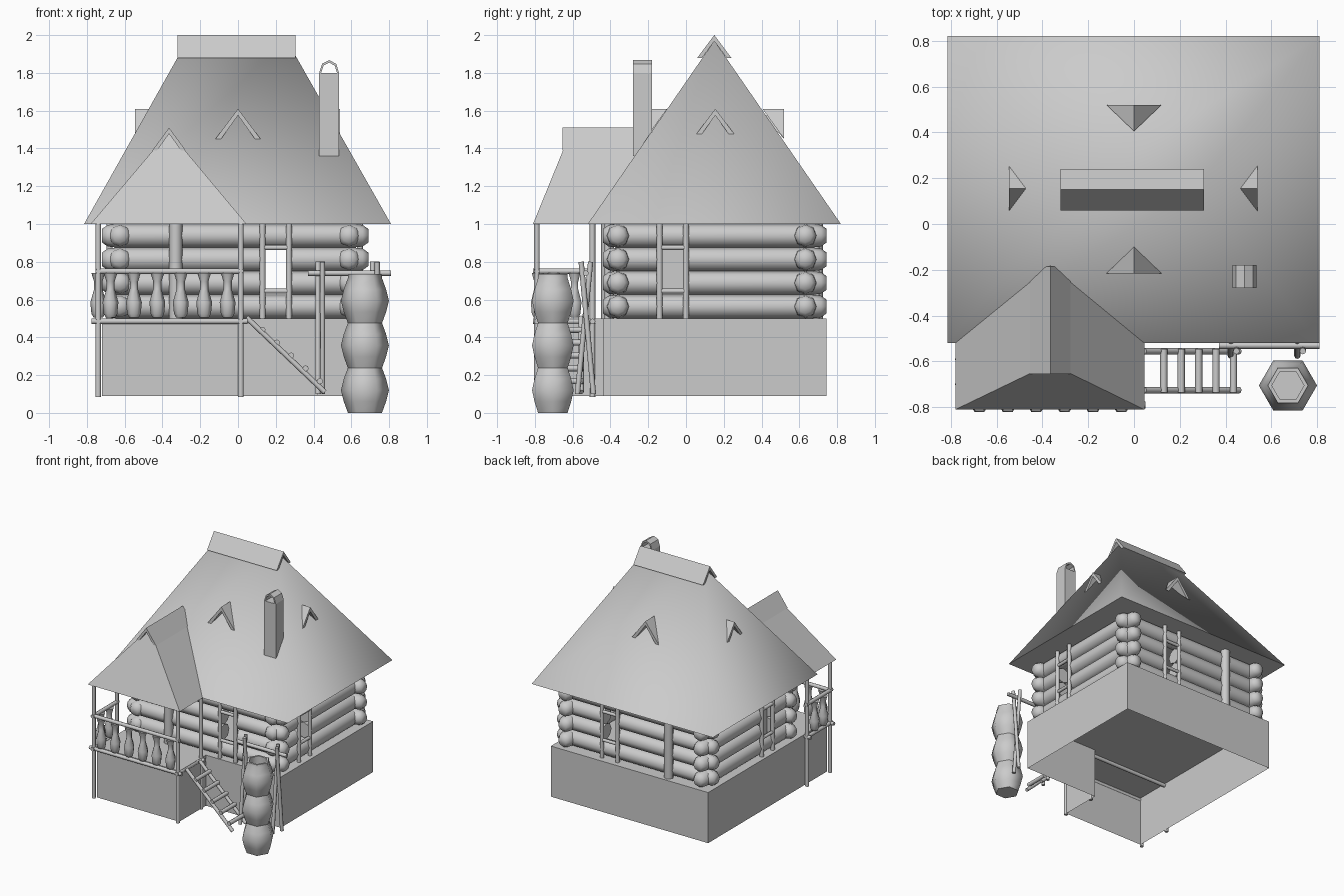
import bpy
import math
from mathutils import Vector

if "Cube" in bpy.data.objects:
    bpy.data.objects.remove(bpy.data.objects["Cube"], do_unlink=True)

grey = bpy.data.materials.new("plain grey")
grey.use_nodes = True
COLOUR = (0.6, 0.6, 0.6, 1)
grey.diffuse_color = COLOUR
grey.node_tree.nodes["Principled BSDF"].inputs["Base Color"].default_value = COLOUR


def make(name, verts, faces, smooth=None):
    """Mesh object; smooth is None for flat, or an angle in degrees."""
    me = bpy.data.meshes.new(name)
    me.from_pydata([tuple(v) for v in verts], [], faces)
    me.materials.append(grey)
    ob = bpy.data.objects.new(name, me)
    bpy.context.scene.collection.objects.link(ob)
    if smooth:
        bpy.ops.object.select_all(action='DESELECT')
        ob.select_set(True)
        bpy.context.view_layer.objects.active = ob
        bpy.ops.object.shade_smooth_by_angle(angle=math.radians(smooth))
    return ob


def lathe(name, start, end, profile, sides=8, smooth=60):
    """Turned shape; profile holds (distance along the axis, radius)."""
    start = Vector(start)
    axis = (Vector(end) - start).normalized()
    u = axis.cross(Vector((0, 1, 0) if abs(axis.y) < 0.9 else (1, 0, 0))).normalized()
    w = axis.cross(u)
    verts, faces = [], []
    for d, r in profile:
        for i in range(sides):
            a = math.tau * i / sides
            verts.append(start + axis * d + (u * math.cos(a) + w * math.sin(a)) * r)
    for k in range(len(profile) - 1):
        for i in range(sides):
            j = (i + 1) % sides
            faces.append((k * sides + i, k * sides + j, (k + 1) * sides + j, (k + 1) * sides + i))
    faces.append(tuple(reversed(range(sides))))
    faces.append(tuple(range((len(profile) - 1) * sides, len(profile) * sides)))
    return make(name, verts, faces, smooth)


def rod(name, start, end, r=0.015, sides=8):
    length = (Vector(end) - Vector(start)).length
    return lathe(name, start, end, [(0, r), (length, r)], sides)


def extrude(name, outline, offset, smooth=None, cap=True):
    """Sweep a closed outline along an offset."""
    n = len(outline)
    verts = [Vector(p) for p in outline] + [Vector(p) + Vector(offset) for p in outline]
    faces = [(i, (i + 1) % n, n + (i + 1) % n, n + i) for i in range(n)]
    faces.append(tuple(range(n, 2 * n)))
    if cap:
        faces.append(tuple(reversed(range(n))))
    return make(name, verts, faces, smooth)


def box(name, x0, x1, y0, y1, z0, z1):
    return extrude(name, [(x0, y0, z0), (x1, y0, z0), (x1, y1, z0), (x0, y1, z0)], (0, 0, z1 - z0))


def hood(name, centre, out, half, drop, depth, thick):
    """Bent roof strip: a chevron section swept along -out from its apex."""
    c, out = Vector(centre), Vector(out)
    side = Vector((0, 0, 1)).cross(out)
    down = Vector((0, 0, -1))
    outline = [c - side * half + down * drop, c, c + side * half + down * drop,
               c + side * (half - thick) + down * drop, c + down * thick * 1.3,
               c - side * (half - thick) + down * drop]
    return extrude(name, outline, -out * depth)


# Stone base: an L-shaped shell, open underneath
X0, X1, Y0, Y1 = -0.72, 0.69, -0.44, 0.745
extrude("base", [(X0, -0.78, 0.09), (0.02, -0.78, 0.09), (0.02, Y0, 0.09), (X1, Y0, 0.09),
                 (X1, Y1, 0.09), (X0, Y1, 0.09)], (0, 0, 0.41), cap=False)


# Log walls, broken at the window openings
def log(name, start, end, cut_start=False, cut_end=False):
    n, r = (Vector(end) - Vector(start)).length, 0.063
    head = [(0, r)] if cut_start else [(0, 0.036), (0.03, 0.057), (0.08, r)]
    tail = [(n, r)] if cut_end else [(n - 0.08, r), (n - 0.03, 0.057), (n, 0.036)]
    lathe(name, start, end, head + tail)


WIN_X, WIN_Y = (0.13, 0.27), (-0.14, 0.0)
for row in range(4):
    z = 0.563 + row * 0.125
    for label, along_x, lo, hi, (a, b), places in (
            ("cross_log", True, X0, X1, WIN_X, (-0.36, 0.632)),
            ("side_log", False, Y0, Y1, WIN_Y, (-0.625, 0.587))):
        for p in places:
            at = (lambda t: (t, p, z)) if along_x else (lambda t: (p, t, z))
            if row in (1, 2):
                log(label, at(lo), at(a), cut_end=True)
                log(label, at(b), at(hi), cut_start=True)
            else:
                log(label, at(lo), at(hi))

# Window frames
for y in (-0.415, 0.69):
    for x in WIN_X:
        rod("window_post", (x, y, 0.5), (x, y, 1), 0.016)
    for z in (0.645, 0.875):
        rod("window_rail", (WIN_X[0], y, z), (WIN_X[1], y, z), 0.013)
    rod("wall_post", (-0.33, y, 0.5), (-0.33, y, 1), 0.035)
for x in (-0.68, 0.645):
    for y in WIN_Y:
        rod("window_post", (x, y, 0.5), (x, y, 1), 0.016)
    for z in (0.645, 0.875):
        rod("window_rail", (x, WIN_Y[0], z), (x, WIN_Y[1], z), 0.013)
box("left_shutter", -0.63, -0.62, -0.15, 0.01, 0.62, 0.89)

# Main hipped roof with its soffit and ridge cap
RX0, RX1, RY0, RY1, RY = -0.815, 0.81, -0.52, 0.82, 0.15
eaves = [(RX0, RY0, 1), (RX1, RY0, 1), (RX1, RY1, 1), (RX0, RY1, 1)]
make("main_roof", eaves + [(-0.27, RY, 1.97), (0.26, RY, 1.97)],
     [(0, 1, 5, 4), (1, 2, 5), (2, 3, 4, 5), (3, 0, 4)], 180)
make("soffit", eaves, [(3, 2, 1, 0)])
hood("ridge_cap", (0.305, RY, 2), (1, 0, 0), 0.09, 0.12, 0.625, 0.025)

# Porch roof, hipped at the front and running into the main roof
make("porch_roof", [(-0.78, -0.81, 1), (0.045, -0.81, 1), (0.045, -0.5, 1), (-0.78, -0.5, 1),
                    (-0.365, -0.61, 1.49), (-0.365, -0.17, 1.49)],
     [(0, 1, 4), (1, 2, 5, 4), (3, 0, 4, 5), (3, 2, 1, 0)], 30)
hood("porch_ridge_cap", (-0.365, -0.655, 1.51), (0, -1, 0), 0.088, 0.12, 0.47, 0.025)


# Dormers: open gable hoods that die into the roof slope
def dormer(centre, out, back):
    c, out = Vector(centre), Vector(out)
    side = Vector((0, 0, 1)).cross(out)
    foot = Vector((0, 0, -0.16))
    verts = [c - side * 0.12 + foot, c, c + side * 0.12 + foot,
             c + side * 0.09 + foot, c + Vector((0, 0, -0.035)), c - side * 0.09 + foot,
             c - out * back, c - out * back + Vector((0, 0, -0.035))]
    make("dormer", verts, [(0, 5, 4, 1), (1, 4, 3, 2), (0, 1, 6), (1, 2, 6), (5, 7, 4), (4, 7, 3)])


dormer((0, -0.215, 1.61), (0, -1, 0), 0.115)
dormer((0, 0.52, 1.61), (0, 1, 0), 0.115)
dormer((0.54, 0.155, 1.61), (1, 0, 0), 0.09)
dormer((-0.545, 0.155, 1.61), (-1, 0, 0), 0.09)

# Chimney with a bent cover
box("chimney", 0.43, 0.535, -0.28, -0.18, 1.36, 1.8)
arch = [(0.0525 * math.cos(a), 0.068 * math.sin(a)) for a in (math.pi * i / 4 for i in range(5))]
outer = [(0.4825 + x, -0.28, 1.8 + z) for x, z in arch]
inner = [(0.4825 + x * 0.8, -0.28, 1.8 + z * 0.8) for x, z in reversed(arch)]
extrude("chimney_cover", outer + inner, (0, 0.1, 0))

# Porch posts, beams and railing
for x in (-0.74, 0.015):
    for y in (-0.79, -0.495):
        rod("porch_post", (x, y, 0.085), (x, y, 1))
    rod("side_beam", (x, -0.81, 0.485), (x, -0.48, 0.485))
for y in (-0.79, -0.495):
    rod("cross_beam", (-0.775, y, 0.485), (0.05, y, 0.485))
rod("front_rail", (-0.74, -0.79, 0.75), (0.03, -0.79, 0.75))
rod("side_rail", (-0.74, -0.81, 0.75), (-0.74, -0.48, 0.75))

VASE = [(0, 0.025), (0.02, 0.036), (0.08, 0.042), (0.15, 0.022), (0.19, 0.022), (0.235, 0.036)]
for i in range(6):
    x = -0.675 + i * 0.124
    lathe("baluster", (x, -0.785, 0.505), (x, -0.785, 1), VASE, 6)
for y in (-0.7, -0.59):
    lathe("baluster", (-0.74, y, 0.505), (-0.74, y, 1), VASE, 6)

# Ladder up to the porch
for y in (-0.725, -0.555):
    rod("ladder_side", (0.045, y, 0.505), (0.46, y, 0.11), 0.014)
for i in range(5):
    x, z = 0.13 + i * 0.076, 0.44 - i * 0.068
    rod("ladder_rung", (x, -0.735, z), (x, -0.545, z), 0.016)

# Crossed-pole stand with a bar
for x in (0.435, 0.725):
    rod("stand_leg", (x + 0.012, -0.555, 0.8), (x + 0.012, -0.49, 0.1), 0.014)
    rod("stand_leg", (x - 0.012, -0.505, 0.8), (x - 0.012, -0.575, 0.1), 0.014)
rod("stand_bar", (0.37, -0.53, 0.74), (0.81, -0.53, 0.74), 0.015)

# Stack of three barrels, the top one open
STAVES = [(0, 0.09), (0.06, 0.112), (0.12, 0.127), (0.18, 0.112), (0.24, 0.09)]
for i in range(3):
    z = i * 0.237
    rim = [(0.262, 0.088), (0.262, 0.07), (0.16, 0.07)] if i == 2 else []
    lathe("barrel", (0.672, -0.705, z), (0.672, -0.705, z + 1), STAVES + rim, 6, 65)
